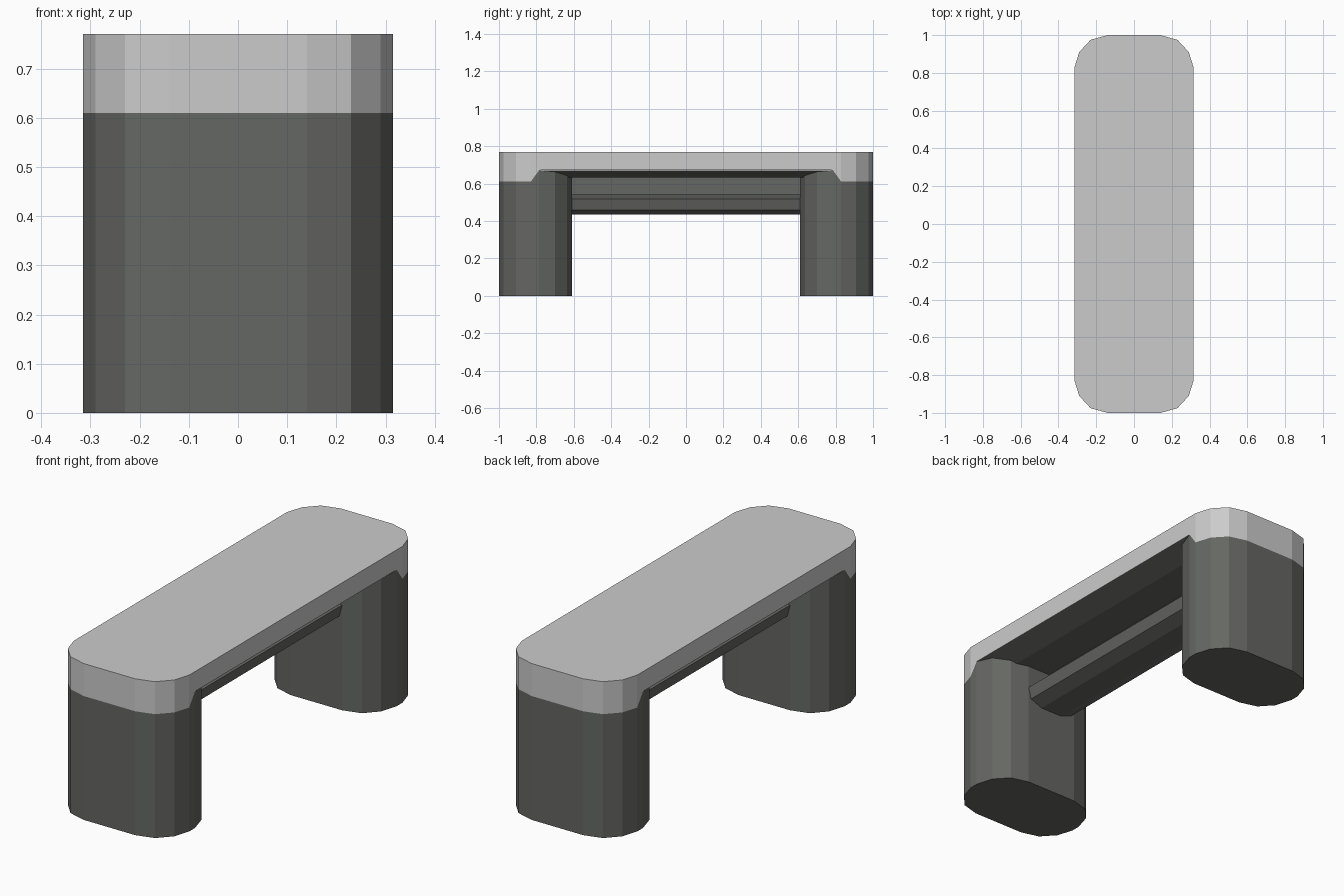
import bpy, bmesh

if "Cube" in bpy.data.objects:
    bpy.data.objects.remove(bpy.data.objects["Cube"])

dark = bpy.data.materials.new("dark_frame")
dark.diffuse_color = (0.13, 0.135, 0.125, 1)
dark.use_nodes = True
dark.node_tree.nodes["Principled BSDF"].inputs["Base Color"].default_value = dark.diffuse_color


def finish(name, bm, mat=None):
    bmesh.ops.remove_doubles(bm, verts=bm.verts, dist=1e-5)
    bmesh.ops.recalc_face_normals(bm, faces=bm.faces)
    me = bpy.data.meshes.new(name)
    bm.to_mesh(me)
    bm.free()
    ob = bpy.data.objects.new(name, me)
    bpy.context.collection.objects.link(ob)
    if mat:
        me.materials.append(mat)
    return ob


def bar_along_y(name, profile, half_len, mat):
    """Extrude a half profile of (x, z), mirrored in x, along y."""
    ring = profile + [(-x, z) for x, z in reversed(profile)]
    bm = bmesh.new()
    a = [bm.verts.new((x, -half_len, z)) for x, z in ring]
    b = [bm.verts.new((x, half_len, z)) for x, z in ring]
    n = len(ring)
    for i in range(n):
        j = (i + 1) % n
        bm.faces.new((a[i], a[j], b[j], b[i]))
    bm.faces.new(a)
    bm.faces.new(b)
    return finish(name, bm, mat)


# Rounded corner stations (x, y, underside z), shared by seat ends and legs
outer = [(0.315, 0.83, 0.61), (0.29, 0.91, 0.61), (0.23, 0.975, 0.61), (0.14, 1.0, 0.61)]
inner = [(0.14, 0.61, 0.635), (0.23, 0.635, 0.645), (0.29, 0.70, 0.663), (0.315, 0.785, 0.672)]
TOP, EDGE = 0.77, 0.672


def mirror_x(pts):
    return pts + [(-x, y, z) for x, y, z in reversed(pts)]


# Seat: rounded slab whose ends drop into a deeper skirt
bm = bmesh.new()
end = mirror_x([(0.315, 0.785, EDGE)] + outer)
ring = end + [(-x, -y, z) for x, y, z in end]
low = [bm.verts.new(p) for p in ring]
high = [bm.verts.new((x, y, TOP)) for x, y, z in ring]
n, m = len(ring), len(end)
for i in range(n):
    j = (i + 1) % n
    bm.faces.new((low[i], low[j], high[j], high[i]))
bm.faces.new(high)
for s in (0, m):
    bm.faces.new(low[s + 1:s + m - 1])
    bm.faces.new((low[s], low[s + 1], low[s + m - 2], low[s + m - 1]))
bm.faces.new((low[0], low[m - 1], low[m], low[n - 1]))
finish("seat", bm)

# Legs: rounded blocks, flush with the seat skirt
for name, s in (("front_leg", -1), ("back_leg", 1)):
    bm = bmesh.new()
    ring = mirror_x(inner + outer)
    a = [bm.verts.new((x, s * y, 0)) for x, y, z in ring]
    b = [bm.verts.new((x, s * y, z)) for x, y, z in ring]
    n = len(ring)
    for i in range(n):
        j = (i + 1) % n
        bm.faces.new((a[i], a[j], b[j], b[i]))
    bm.faces.new(a)
    bm.faces.new(b)
    finish(name, bm, dark)

# Underside panel with bevelled long edges
bar_along_y("underside_panel", [(0.2, 0.633), (0.314, 0.671)], 0.785, dark)

# Stretcher bar with cut corners, and the thin web tying it to the seat
bar_along_y("stretcher", [(0.06, 0.434), (0.125, 0.46), (0.14, 0.518), (0.06, 0.541)], 0.62, dark)
bar_along_y("stretcher_web", [(0.015, 0.53), (0.015, 0.64)], 0.62, dark)
